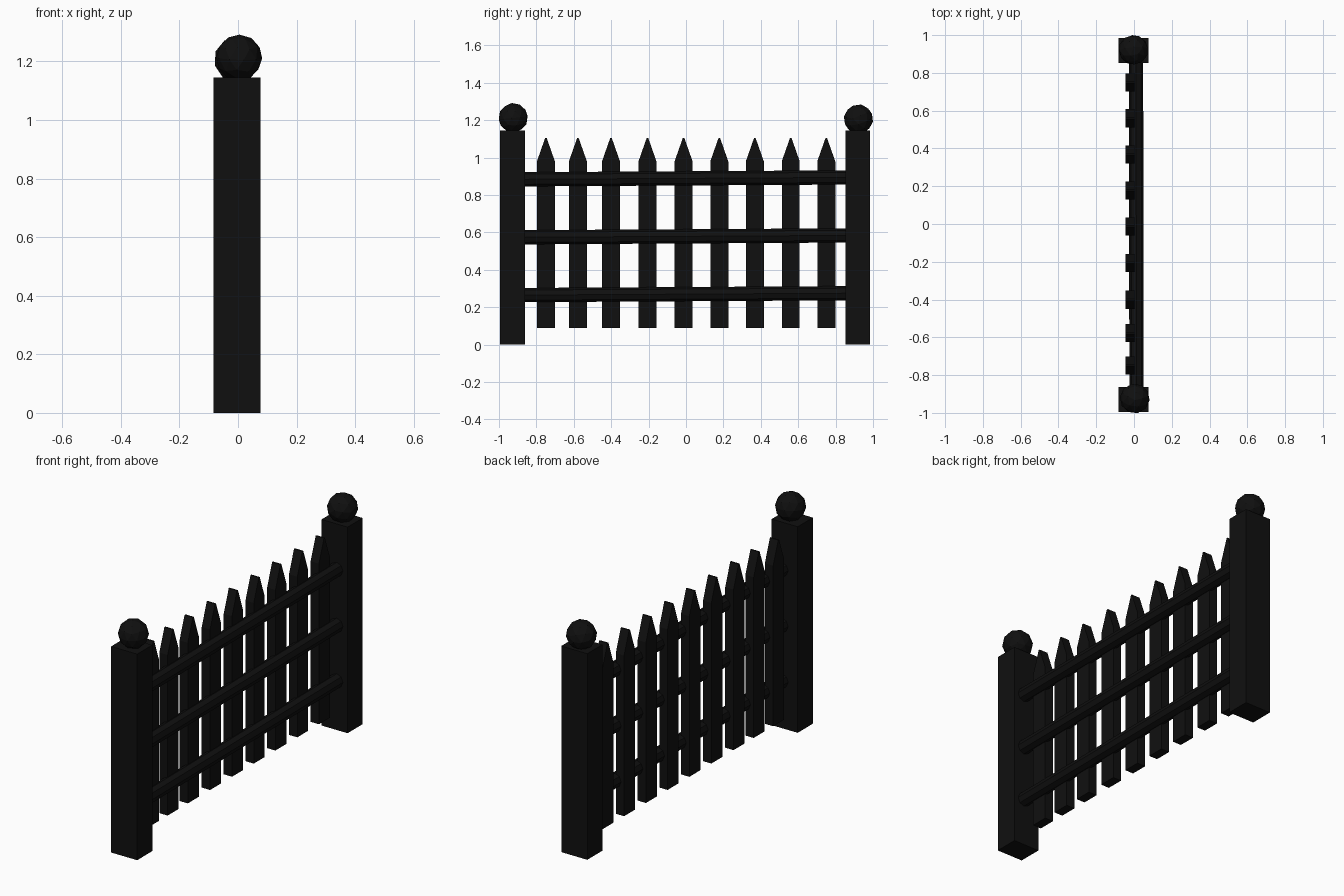
import bpy, bmesh, math
from mathutils import Vector

if "Cube" in bpy.data.objects:
    bpy.data.objects.remove(bpy.data.objects["Cube"])

mat = bpy.data.materials.new("black_paint")
mat.diffuse_color = (0.005, 0.005, 0.005, 1)
mat.use_nodes = True
mat.node_tree.nodes["Principled BSDF"].inputs["Base Color"].default_value = mat.diffuse_color


def finish(name, bm):
    bmesh.ops.recalc_face_normals(bm, faces=bm.faces)
    me = bpy.data.meshes.new(name)
    bm.to_mesh(me)
    bm.free()
    me.materials.append(mat)
    ob = bpy.data.objects.new(name, me)
    bpy.context.collection.objects.link(ob)
    return ob


def prism(name, profile, x0, x1):
    """Extrude a (y, z) outline along x."""
    bm = bmesh.new()
    face = bm.faces.new([bm.verts.new((x0, y, z)) for y, z in profile])
    ext = bmesh.ops.extrude_face_region(bm, geom=[face])
    verts = [g for g in ext["geom"] if isinstance(g, bmesh.types.BMVert)]
    bmesh.ops.translate(bm, verts=verts, vec=(x1 - x0, 0, 0))
    return finish(name, bm)


# square end posts
for side, y0, y1 in (("front", -0.995, -0.862), ("back", 0.852, 0.985)):
    prism(side + "_post", [(y0, 0), (y1, 0), (y1, 1.145), (y0, 1.145)], -0.083, 0.077)

# faceted ball finials, each turned a little differently
for side, loc, turn in (("front", (0.004, -0.924, 1.213), 0.2),
                        ("back", (-0.003, 0.922, 1.206), 0.9)):
    bm = bmesh.new()
    bmesh.ops.create_icosphere(bm, subdivisions=2, radius=0.079)
    ball = finish(side + "_ball", bm)
    ball.location = loc
    ball.rotation_euler = (turn * 0.5, 0, turn)

# pointed pickets
for i, y in enumerate((-0.749, -0.578, -0.401, -0.206, -0.013, 0.178, 0.368, 0.56, 0.75)):
    w = 0.048
    prism(f"picket_{i + 1}",
          [(y - w, 0.088), (y + w, 0.088), (y + w, 0.98), (y + 0.004, 1.105),
           (y - 0.004, 1.105), (y - w, 0.98)], -0.045, 0.006)

# octagonal rails, very slightly sloping
for name, z in (("lower_rail", 0.27), ("middle_rail", 0.579), ("upper_rail", 0.889)):
    bm = bmesh.new()
    bmesh.ops.create_cone(bm, cap_ends=True, segments=8, radius1=0.038, radius2=0.038, depth=1.76)
    rail = finish(name, bm)
    rail.location = (0.012, -0.005, z)
    rail.rotation_mode = 'QUATERNION'
    rail.rotation_quaternion = Vector((-0.003, 1.76, 0.01)).to_track_quat('Z', 'X')
